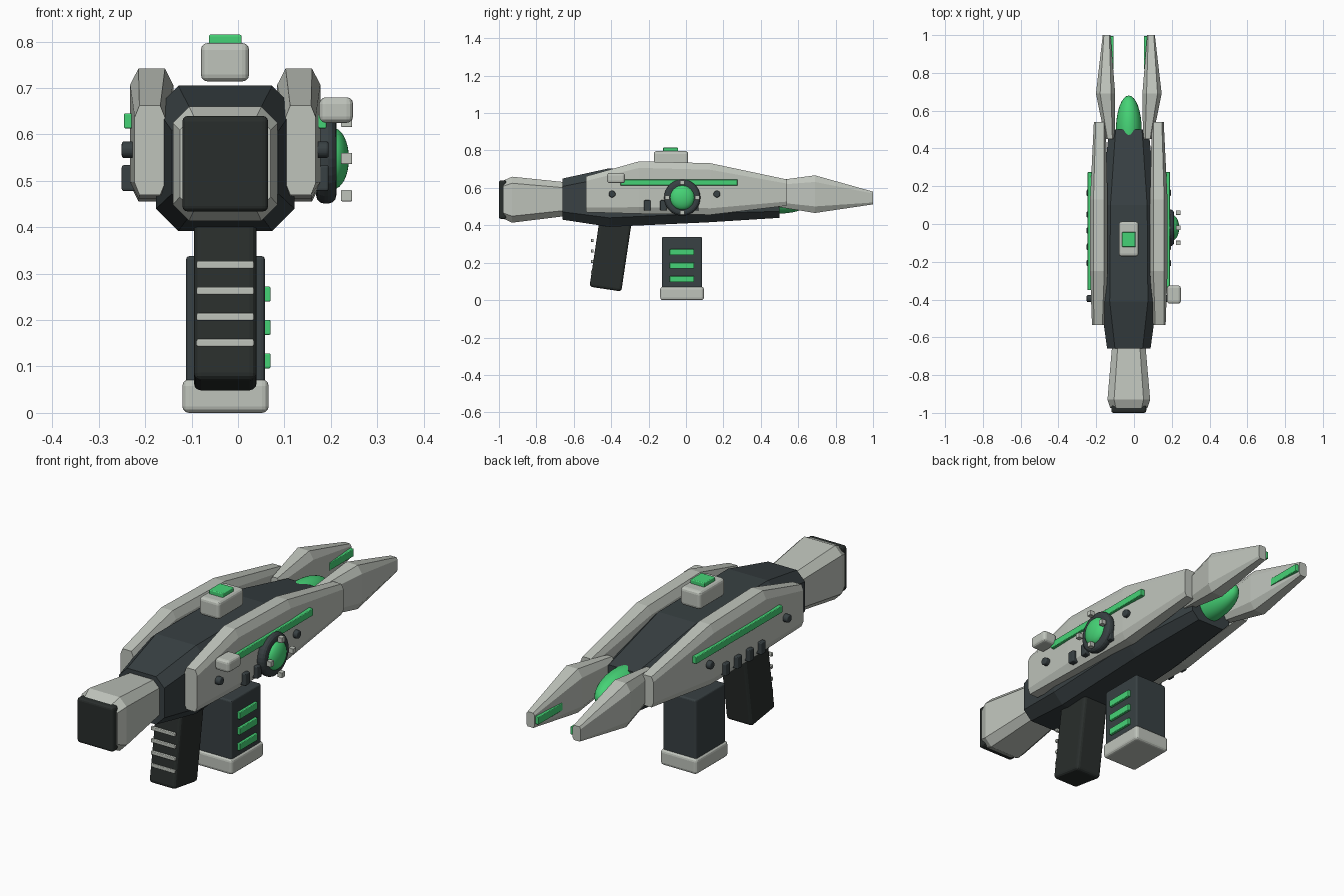
import bpy, bmesh, math
from mathutils import Matrix

if "Cube" in bpy.data.objects:
    bpy.data.objects.remove(bpy.data.objects["Cube"])

CX = -0.0275  # symmetry plane of the blaster


def material(name, rgb):
    m = bpy.data.materials.new(name)
    m.diffuse_color = (*rgb, 1)
    m.use_nodes = True
    m.node_tree.nodes["Principled BSDF"].inputs["Base Color"].default_value = m.diffuse_color
    return m


LIGHT = material("light_shell", (0.52, 0.55, 0.50))
DARK = material("dark_frame", (0.04, 0.052, 0.056))
BLACK = material("black_rubber", (0.022, 0.027, 0.025))
GREEN = material("green_glow", (0.06, 0.65, 0.18))


def finish(name, bm, mat, smooth=False):
    bmesh.ops.recalc_face_normals(bm, faces=bm.faces[:])
    me = bpy.data.meshes.new(name)
    bm.to_mesh(me)
    bm.free()
    me.materials.append(mat)
    for p in me.polygons:
        p.use_smooth = smooth
    ob = bpy.data.objects.new(name, me)
    bpy.context.collection.objects.link(ob)
    return ob


def box(name, x, y, z, mat, bevel=0.0):
    """Box from (min, max) ranges on each axis, with rounded edges."""
    bm = bmesh.new()
    bmesh.ops.create_cube(bm, size=1)
    for v in bm.verts:
        for i, r in enumerate((x, y, z)):
            v.co[i] = (r[0] + r[1]) / 2 + v.co[i] * (r[1] - r[0])
    if bevel:
        bmesh.ops.bevel(bm, geom=bm.edges[:], offset=bevel, segments=3,
                        profile=0.5, affect='EDGES')
    return finish(name, bm, mat)


def loft(name, sections, mat):
    """Chamfered-rectangle loft along y: (y, x_lo, x_hi, z_lo, z_hi, cut_x, cut_z)."""
    bm = bmesh.new()
    rings = []
    for y, a, b, lo, hi, cx, cz in sections:
        pts = [(a + cx, lo), (b - cx, lo), (b, lo + cz), (b, hi - cz),
               (b - cx, hi), (a + cx, hi), (a, hi - cz), (a, lo + cz)]
        rings.append([bm.verts.new((px, y, pz)) for px, pz in pts])
    for r, s in zip(rings, rings[1:]):
        for i in range(8):
            j = (i + 1) % 8
            bm.faces.new((r[i], r[j], s[j], s[i]))
    bm.faces.new(rings[0])
    bm.faces.new(rings[-1])
    return finish(name, bm, mat)


def ellipsoid(name, c, r, mat):
    bm = bmesh.new()
    bmesh.ops.create_uvsphere(bm, u_segments=32, v_segments=16, radius=1,
                              matrix=Matrix.Translation(c) @ Matrix.Diagonal((*r, 1)))
    return finish(name, bm, mat, True)


def disc(name, x0, x1, y, z, r, mat, bevel):
    """Cylinder along x with rounded rims."""
    bm = bmesh.new()
    m = Matrix.Translation(((x0 + x1) / 2, y, z)) @ Matrix.Rotation(math.pi / 2, 4, 'Y')
    bmesh.ops.create_cone(bm, cap_ends=True, segments=32, radius1=r, radius2=r,
                          depth=x1 - x0, matrix=m)
    rim = [e for e in bm.edges if abs(e.verts[0].co.x - e.verts[1].co.x) < 1e-5]
    bmesh.ops.bevel(bm, geom=rim, offset=bevel, segments=3, profile=0.5, affect='EDGES')
    return finish(name, bm, mat)


def span(side, a, b):
    """x range from offsets a..b on the given side of the symmetry plane."""
    return tuple(sorted((CX + side * a, CX + side * b)))


# Central frame and rear stock
def centred(rows):
    return [(y, CX - w, CX + w, lo, hi, c, c) for y, w, lo, hi, c in rows]


loft("core_body", centred([(-0.66, 0.115, 0.43, 0.65, 0.042), (-0.41, 0.149, 0.392, 0.705, 0.048),
                           (0.10, 0.145, 0.415, 0.703, 0.048), (0.50, 0.105, 0.44, 0.62, 0.035)]), DARK)
loft("stock", centred([(-0.64, 0.088, 0.45, 0.63, 0.03), (-0.93, 0.113, 0.414, 0.66, 0.035),
                       (-0.975, 0.098, 0.435, 0.64, 0.03)]), LIGHT)
box("stock_cap", (-0.12, 0.065), (-1.0, -0.96), (0.434, 0.64), BLACK, 0.012)

# Front energy dome
ellipsoid("energy_dome", (CX, 0.50, 0.545), (0.068, 0.18, 0.082), GREEN)

# Mirrored side armour, prongs and their fittings
for side, tag in ((-1, "left"), (1, "right")):
    panel = [(-0.535, 0.130, 0.195, 0.47, 0.662, 0.010, 0.025),
             (-0.25, 0.112, 0.205, 0.462, 0.742, 0.018, 0.035),
             (0.13, 0.112, 0.205, 0.456, 0.732, 0.018, 0.035),
             (0.54, 0.122, 0.185, 0.505, 0.645, 0.010, 0.022)]
    loft(tag + "_side_panel", [(y, *span(side, a, b), lo, hi, c, d)
                               for y, a, b, lo, hi, c, d in panel], LIGHT)
    prong = [(0.45, 0.075, 0.125, 0.505, 0.635, 0.012, 0.022),
             (0.69, 0.072, 0.174, 0.466, 0.667, 0.022, 0.035),
             (1.0, 0.097, 0.138, 0.512, 0.58, 0.006, 0.010)]
    loft(tag + "_prong", [(y, *span(side, a, b), lo, hi, c, d)
                          for y, a, b, lo, hi, c, d in prong], LIGHT)
    box(tag + "_prong_light", span(side, 0.080, 0.102), (0.82, 0.995), (0.53, 0.565), GREEN, 0.003)
    box(tag + "_side_light", span(side, 0.195, 0.218), (-0.35, 0.275), (0.613, 0.645), GREEN, 0.003)
    for i in range(4):
        y = -0.207 + i * 0.086
        box(f"{tag}_vent_{i}", span(side, 0.19, 0.223), (y - 0.017, y + 0.017),
            (0.478, 0.534), DARK, 0.005)
    for i, y in enumerate((-0.395, 0.165)):
        disc(f"{tag}_bolt_{i}", *span(side, 0.19, 0.223), y, 0.567, 0.018, DARK, 0.006)

# Sight block on top
box("sight_block", (-0.08, 0.024), (-0.172, 0.012), (0.714, 0.797), LIGHT, 0.015)
box("sight_light", (-0.063, 0.008), (-0.122, -0.042), (0.785, 0.815), GREEN, 0.004)

# Power dial on the right side
DY, DZ = -0.02, 0.548
disc("dial_rim", 0.168, 0.212, DY, DZ, 0.097, DARK, 0.018)
ellipsoid("dial_lens", (0.205, DY, DZ), (0.034, 0.066, 0.066), GREEN)
for i in range(4):
    a = i * math.pi / 2
    y, z = DY + 0.08 * math.cos(a), DZ + 0.08 * math.sin(a)
    box(f"dial_stud_{i}", (0.222, 0.246), (y - 0.012, y + 0.012), (z - 0.012, z + 0.012), LIGHT, 0.002)
box("side_knob", (0.175, 0.248), (-0.422, -0.326), (0.625, 0.68), LIGHT, 0.014)

# Raked grip with finger ridges
grip = box("grip", (-0.095, 0.04), (-0.086, 0.086), (-0.195, 0.195), BLACK, 0.015)
grip.location = (0, -0.402, 0.252)
grip.rotation_euler = (math.radians(-8.5), 0, 0)
for i in range(4):
    z = 0.319 - i * 0.056
    box(f"grip_ridge_{i}", (-0.089, 0.034), (-0.508, -0.494), (z - 0.008, z + 0.008), LIGHT, 0.003)

# Magazine hanging under the body
box("magazine", (-0.112, 0.058), (-0.129, 0.086), (0.05, 0.338), DARK, 0.008)
box("magazine_base", (-0.12, 0.066), (-0.138, 0.096), (0.0, 0.072), LIGHT, 0.014)
for i in range(3):
    z = 0.112 + i * 0.072
    box(f"magazine_light_{i}", (0.05, 0.07), (-0.087, 0.044), (z - 0.016, z + 0.016), GREEN, 0.003)
